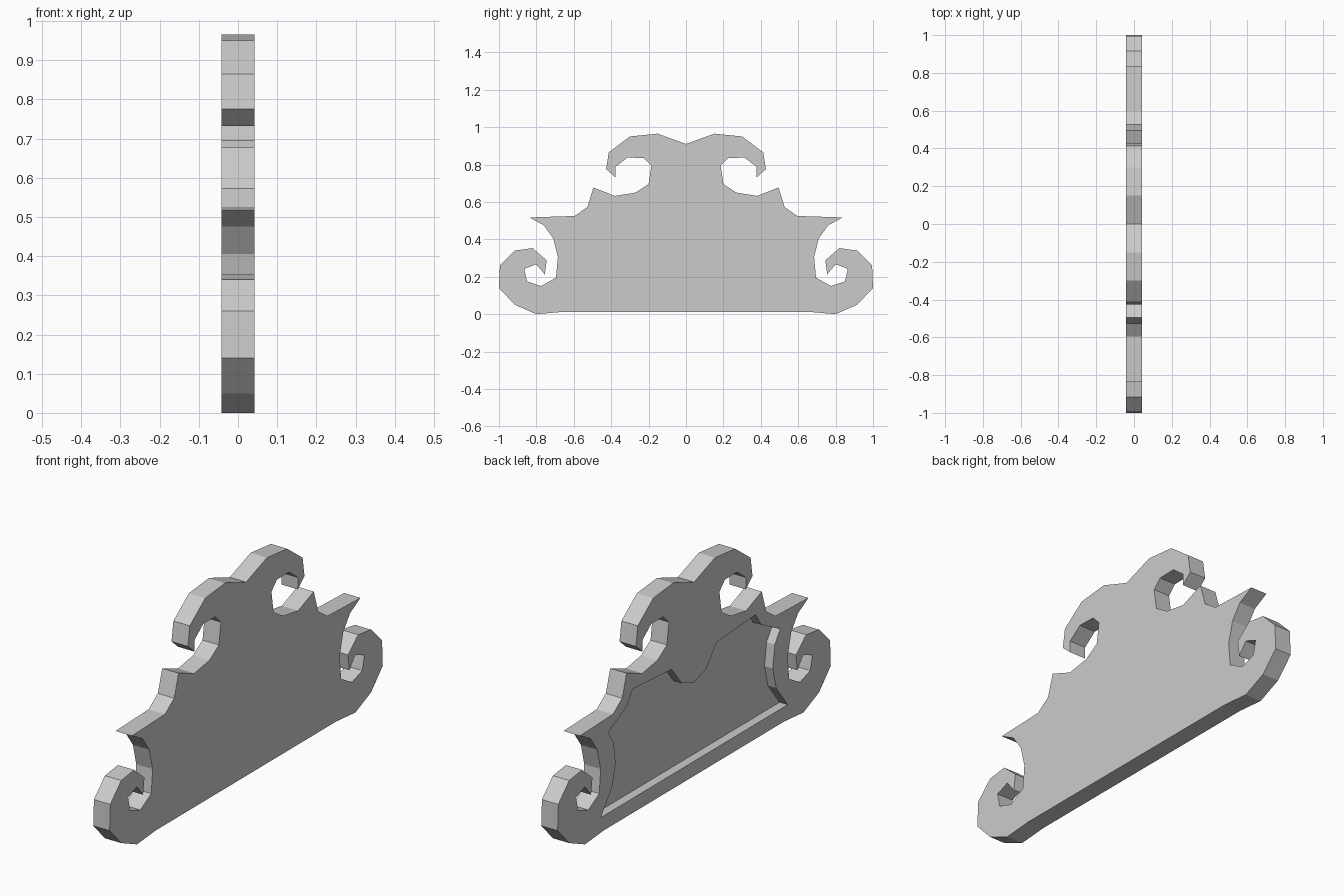
import bpy, bmesh

if "Cube" in bpy.data.objects:
    bpy.data.objects.remove(bpy.data.objects["Cube"])

HALF = 0.042

# Half outline of the crest (y, z), from the top centre dip down to the base
outline = [
    (0, .91), (.152, .965), (.30, .95), (.413, .865), (.427, .775),   # upper scroll
    (.378, .732), (.378, .787), (.313, .837), (.225, .835), (.185, .795),
    (.20, .695), (.27, .65), (.38, .632), (.495, .677),
    (.527, .573), (.595, .525), (.837, .517),                         # side spikes
    (.76, .475), (.71, .405), (.685, .305), (.695, .195),
    (.775, .15), (.85, .175), (.865, .242), (.80, .267),              # lower scroll
    (.755, .213), (.745, .288), (.82, .353), (.915, .34),
    (.995, .26), (1, .14), (.915, .05), (.80, 0), (.66, .012),
]

# Half outline of the sunken back panel
panel = [
    (0, .445), (.09, .475), (.165, .568), (.45, .587), (.49, .525),
    (.63, .452), (.59, .395), (.575, .29), (.60, .19), (.685, .08),
]


def mirrored_slab(name, half, x0, x1):
    """Mirror a half outline across y = 0 and extrude it along x."""
    pts = half + [(-y, z) for y, z in reversed(half) if y > 0]
    bm = bmesh.new()
    face = bm.faces.new([bm.verts.new((x0, y, z)) for y, z in pts])
    ext = bmesh.ops.extrude_face_region(bm, geom=[face])
    moved = [v for v in ext["geom"] if isinstance(v, bmesh.types.BMVert)]
    bmesh.ops.translate(bm, verts=moved, vec=(x1 - x0, 0, 0))
    bmesh.ops.recalc_face_normals(bm, faces=bm.faces)
    mesh = bpy.data.meshes.new(name)
    bm.to_mesh(mesh)
    bm.free()
    obj = bpy.data.objects.new(name, mesh)
    bpy.context.collection.objects.link(obj)
    return obj


# Scrolled crest plate
crest = mirrored_slab("scrolled_crest", outline, -HALF, HALF)

# Recess cut into the -x side
cutter = mirrored_slab("recess_cutter", panel, -HALF - .05, 0)
cutter.hide_render = True
cutter.display_type = 'WIRE'
cut = crest.modifiers.new("recess", 'BOOLEAN')
cut.operation = 'DIFFERENCE'
cut.solver = 'EXACT'
cut.object = cutter
